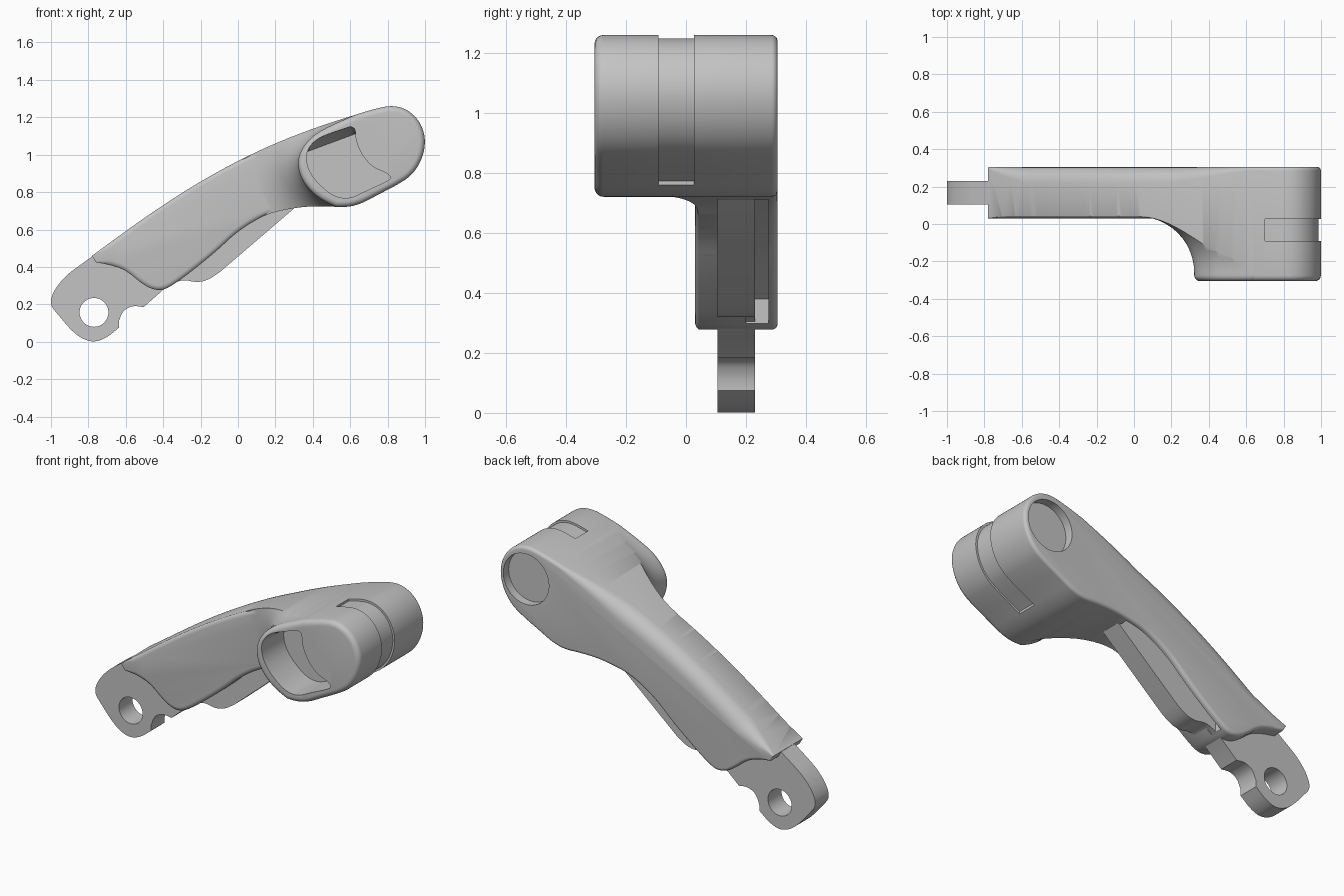
import bpy
import bmesh
from math import sin, cos, pi, hypot

cube = bpy.data.objects.get("Cube")
if cube:
    bpy.data.objects.remove(cube, do_unlink=True)

COLOUR = (0.55, 0.55, 0.55, 1)
grey = bpy.data.materials.new("plain grey")
grey.use_nodes = True
grey.diffuse_color = COLOUR
grey.node_tree.nodes["Principled BSDF"].inputs["Base Color"].default_value = COLOUR


def smooth(points, rounds=3):
    """Round an open (x, z) path by cutting corners, keeping both ends."""
    for _ in range(rounds):
        cut = [points[0]]
        for i, (a, b) in enumerate(zip(points, points[1:])):
            if i > 0:
                cut.append((.75 * a[0] + .25 * b[0], .75 * a[1] + .25 * b[1]))
            if i < len(points) - 2:
                cut.append((.25 * a[0] + .75 * b[0], .25 * a[1] + .75 * b[1]))
        points = cut + [points[-1]]
    return points


def counterclockwise(ring):
    area = sum(a[0] * b[1] - b[0] * a[1] for a, b in zip(ring, ring[1:] + ring[:1]))
    return ring if area > 0 else ring[::-1]


def normals(ring):
    out = []
    for i in range(len(ring)):
        a, b = ring[i - 1], ring[(i + 1) % len(ring)]
        dx, dz = b[0] - a[0], b[1] - a[1]
        size = hypot(dx, dz)
        out.append((dz / size, -dx / size))
    return out


def layer(ring, y, offset=0):
    """Ring of 3D points at depth y, moved outward by offset."""
    return [(p[0] + n[0] * offset, y, p[1] + n[1] * offset)
            for p, n in zip(ring, normals(ring))]


def clamp(value):
    return max(0, min(1, value))


def front_radius(x, nz):
    return .03 * clamp(.25 + (x + .78) / .12)


def back_radius(x, nz):
    """Small rounding, but broad along the top of the arm."""
    radius = .02 * clamp(.3 + (x + .78) / .12)
    if nz > .2:
        radius += .065 * clamp((x + .78) / .2) * clamp((.6 - x) / .4)
    return radius


def rounded_end(ring, y, inward, radius_rule, grow=0):
    """Layers of a rounded rim, ordered from the end cap to the side wall."""
    layers = []
    for step in range(6):
        t = pi / 2 - step * pi / 10
        points = []
        for (x, z), (nx, nz) in zip(ring, normals(ring)):
            r = radius_rule(x, nz)
            shift = grow - r * (1 - cos(t))
            points.append((x + nx * shift, y + inward * r * (1 - sin(t)), z + nz * shift))
        layers.append(points)
    return layers


def loft(name, layers):
    """Closed solid through rings that have equal point counts."""
    bm = bmesh.new()
    rings = [[bm.verts.new(co) for co in points] for points in layers]
    count = len(rings[0])
    for low, high in zip(rings, rings[1:]):
        for i in range(count):
            j = (i + 1) % count
            bm.faces.new((low[i], low[j], high[j], high[i]))
    bm.faces.new(rings[0])
    bm.faces.new(rings[-1])
    bmesh.ops.recalc_face_normals(bm, faces=bm.faces)
    mesh = bpy.data.meshes.new(name)
    bm.to_mesh(mesh)
    bm.free()
    mesh.materials.append(grey)
    obj = bpy.data.objects.new(name, mesh)
    bpy.context.collection.objects.link(obj)
    return obj


def prism(name, ring, front, back, offset=0):
    return loft(name, [layer(ring, front, offset), layer(ring, back, offset)])


def circle(x, z, radius, sides=48):
    return [(x + radius * cos(2 * pi * i / sides), z + radius * sin(2 * pi * i / sides))
            for i in range(sides)]


def combine(target, tool, operation):
    mod = target.modifiers.new("combine", 'BOOLEAN')
    mod.operation, mod.solver, mod.object = operation, 'EXACT', tool
    mod.use_self = True
    bpy.ops.object.select_all(action='DESELECT')
    bpy.context.view_layer.objects.active = target
    target.select_set(True)
    bpy.ops.object.modifier_apply(modifier=mod.name)
    bpy.data.objects.remove(tool, do_unlink=True)


def finish(obj):
    bpy.ops.object.select_all(action='DESELECT')
    bpy.context.view_layer.objects.active = obj
    obj.select_set(True)
    bpy.ops.object.shade_smooth_by_angle(angle=0.6)


# Side outline shared by arm and head
outline = counterclockwise(smooth([
    (-.78, .46), (-.6, .592), (-.4, .732), (-.2, .858), (0, .968), (.2, 1.062),
    (.4, 1.14), (.6, 1.205), (.74, 1.248), (.83, 1.264), (.91, 1.24), (.975, 1.175),
    (1.005, 1.08), (.985, .975), (.93, .89), (.85, .838), (.75, .787), (.66, .738),
    (.58, .718), (.48, .724), (.38, .724), (.28, .712), (.15, .683), (0, .593),
    (-.12, .48), (-.25, .375), (-.34, .308), (-.4, .275), (-.46, .28), (-.52, .315),
    (-.6, .383), (-.68, .41), (-.76, .425)]))
FRONT, BACK = -.305, .305
body = loft("arm_and_head", rounded_end(outline, FRONT, 1, front_radius)
            + rounded_end(outline, BACK, -1, back_radius)[::-1])

# Thin arm slab with a softened front edge
keep = loft("keep_arm", rounded_end(outline, .03, 1, front_radius, .005)
            + [layer(outline, .4, .005)])

# Head lobe with a rounded rim and a concave flare down to the arm
lobe = counterclockwise([(1.6, 1.62)] + smooth([
    (.62, 1.21), (.5, 1.158), (.406, 1.108), (.338, 1.032), (.316, .95), (.343, .858),
    (.416, .775), (.52, .72), (.63, .685)]) + [(1.6, .25)])
flare = .3
lobe_layers = rounded_end(lobe, FRONT, 1, front_radius)
for i in range(13):
    a = i * pi / 24
    lobe_layers.append(layer(lobe, -.26 + flare * sin(a), flare * (1 - cos(a))))
lobe_layers.append(layer(lobe, .15, flare))
combine(keep, loft("keep_head", lobe_layers), 'UNION')
combine(body, keep, 'INTERSECT')

# Open pocket in the front of the head, its top wall sloping inward
pocket = counterclockwise(smooth([
    (.6, 1.15), (.628, 1.14), (.628, 1.08), (.66, 1.0), (.722, .93), (.8, .902),
    (.82, .872), (.78, .85), (.69, .81), (.6, .764), (.515, .775), (.425, .848),
    (.37, .93), (.364, 1.02), (.42, 1.086), (.51, 1.12)]))
pocket_floor = [(x, -.1, min(z, 1.02 + .37 * (x - .38))) for x, z in pocket]
combine(body, loft("pocket_cutter", [layer(pocket, -.4), layer(pocket, -.28),
                                     pocket_floor]), 'DIFFERENCE')

# Shallow band groove around the end of the head
band = prism("band_cutter", [(.7, .6), (1.2, .6), (1.2, 1.4), (.7, 1.4)], -.092, .026)
combine(band, prism("band_core", outline, -.5, .5, -.012), 'DIFFERENCE')
combine(body, band, 'DIFFERENCE')

# Round recess in the back of the head
combine(body, prism("recess_cutter", circle(.825, 1.07, .148), .255, .4), 'DIFFERENCE')

# Slot under the arm, beside the blade
slot = [(-.36, .2), (.35, .6), (.24, .78), (0, .68), (-.2, .52), (-.36, .38)]
combine(body, prism("slot_cutter", slot, .2, .275), 'DIFFERENCE')
finish(body)

# Flat blade: pivot tongue, notch and the fin under the arm
blade_edge = smooth([
    (-.74, .485), (-.83, .42), (-.92, .355), (-.985, .275), (-1.008, .2), (-.96, .142),
    (-.9, .07), (-.84, .018), (-.77, -.004), (-.7, .022), (-.637, .075)])
notch = smooth([(-.637, .11), (-.615, .168), (-.56, .194), (-.505, .185)])
fin = smooth([(-.38, .295), (-.3, .335), (-.22, .316), (-.16, .33), (-.1, .37)])
blade = prism("pivot_blade", counterclockwise(
    blade_edge + notch + fin + [(.3, .713), (.3, .85), (0, .78), (-.4, .6)]), .105, .23)
combine(blade, prism("pivot_hole_cutter", circle(-.77, .157, .077), 0, .4), 'DIFFERENCE')
finish(blade)
